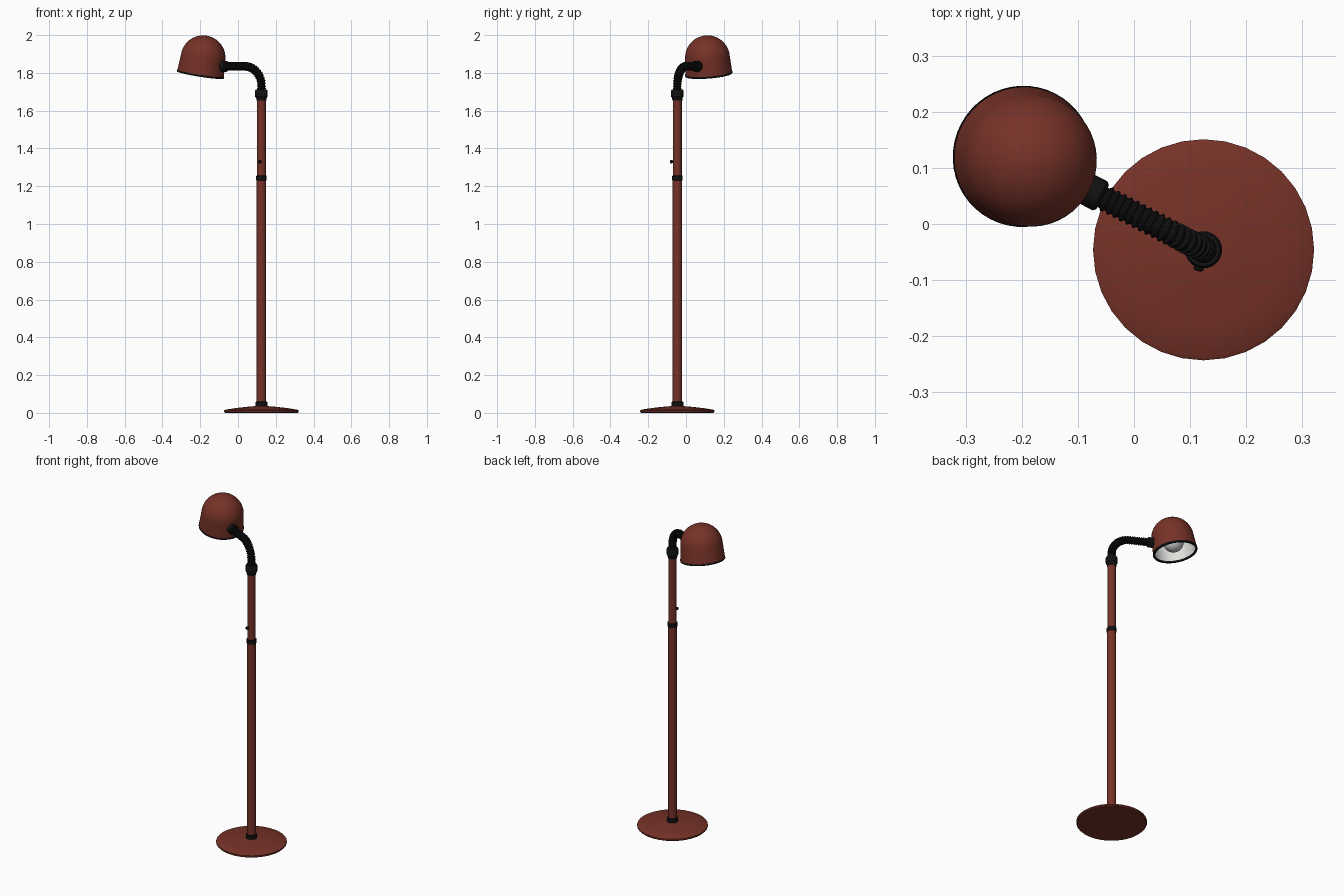
import bpy, bmesh
from math import sin, cos, pi, radians
from mathutils import Matrix, Vector

cube = bpy.data.objects.get("Cube")
if cube:
    bpy.data.objects.remove(cube, do_unlink=True)


def material(name, rgb, rough=0.5):
    m = bpy.data.materials.new(name)
    m.use_nodes = True
    m.diffuse_color = (*rgb, 1)
    node = m.node_tree.nodes["Principled BSDF"]
    node.inputs["Base Color"].default_value = (*rgb, 1)
    node.inputs["Roughness"].default_value = rough
    return m


RED = material("rust_red", (0.18, 0.032, 0.021))
BLACK = material("black_rubber", (0.006, 0.006, 0.006))
WHITE = material("inner_white", (0.75, 0.75, 0.73))
BULB = material("bulb_glass", (0.6, 0.6, 0.6))


def finish(name, bm, mats, angle=35):
    bmesh.ops.recalc_face_normals(bm, faces=bm.faces)
    mesh = bpy.data.meshes.new(name)
    bm.to_mesh(mesh)
    bm.free()
    obj = bpy.data.objects.new(name, mesh)
    bpy.context.collection.objects.link(obj)
    for m in mats:
        mesh.materials.append(m)
    bpy.ops.object.select_all(action="DESELECT")
    obj.select_set(True)
    bpy.context.view_layer.objects.active = obj
    bpy.ops.object.shade_smooth_by_angle(angle=radians(angle))
    return obj


def lathe(name, profile, frame, mats, sides=32, inner_from=None):
    """Revolve (radius, height) points; segments from inner_from on use slot 1."""
    bm = bmesh.new()
    rings = []
    for r, h in profile:
        count = sides if r > 1e-6 else 1
        rings.append([bm.verts.new(frame @ Vector((r * cos(2 * pi * i / sides),
                                                   r * sin(2 * pi * i / sides), h)))
                      for i in range(count)])
    for k, (a, b) in enumerate(zip(rings, rings[1:])):
        if len(a) == len(b) == 1:  # step along the axis makes no surface
            continue
        for i in range(sides):
            j = (i + 1) % sides
            quad = [a[i % len(a)], a[j % len(a)], b[j % len(b)], b[i % len(b)]]
            face = bm.faces.new(list(dict.fromkeys(quad)))
            face.material_index = int(inner_from is not None and k >= inner_from)
    # Weld the first and last rings of closed profiles
    bmesh.ops.remove_doubles(bm, verts=bm.verts, dist=1e-5)
    return finish(name, bm, mats)


def drum(name, r, z0, z1, frame, mat, bevel=0.004, sides=32):
    return lathe(name, [(0, z0), (r - bevel, z0), (r, z0 + bevel), (r, z1 - bevel),
                        (r - bevel, z1), (0, z1)], frame, [mat], sides)


def dome(r, base, steps=12):
    return [(r * cos(pi / 2 * i / steps), base + r * sin(pi / 2 * i / steps))
            for i in range(steps)] + [(0, base + r)]


# Pole stands on a domed disc
POLE = Vector((0.124, -0.046, 0))
pole_frame = Matrix.Translation(POLE)
lathe("base_disc", [(0, 0), (0.192, 0), (0.197, 0.005), (0.197, 0.013), (0.19, 0.017),
                    (0.14, 0.025), (0.08, 0.032), (0.03, 0.036), (0, 0.036)],
      pole_frame, [RED])
drum("base_collar", 0.032, 0.03, 0.06, pole_frame, BLACK)
drum("lower_pole", 0.0255, 0.05, 1.24, pole_frame, RED, 0.001)
drum("upper_pole", 0.0235, 1.24, 1.67, pole_frame, RED, 0.001)
drum("pole_ring", 0.028, 1.23, 1.257, pole_frame, BLACK, 0.003)
lathe("top_collar", [(0, 1.653), (0.026, 1.653), (0.028, 1.668), (0.033, 1.674),
                     (0.033, 1.706), (0.029, 1.713), (0, 1.713)], pole_frame, [BLACK])

# Switch knob on the front of the pole
out = Vector((-0.26, -0.96, 0)).normalized()
knob_frame = (Matrix.Translation(POLE + Vector((0, 0, 1.33)))
              @ out.to_track_quat("Z", "Y").to_matrix().to_4x4())
drum("switch_stem", 0.006, 0.018, 0.03, knob_frame, BLACK, 0.001, 16)
drum("switch_knob", 0.009, 0.026, 0.039, knob_frame, BLACK, 0.003, 16)

# Ribbed flexible neck: up, around a quarter bend, then out to the shade
ARM = Vector((-0.887, 0.462, 0)).normalized()
UP = Vector((0, 0, 1))
SIDE = ARM.cross(UP)
BEND, START, REACH = 0.1, 1.70, 0.215
RISE = 1.835 - BEND - START
ARC = BEND * pi / 2
TOTAL = RISE + ARC + REACH - BEND


def neck_point(s):
    """Position and heading at distance s along the neck."""
    if s < RISE:
        return POLE + UP * (START + s), UP
    if s < RISE + ARC:
        t = (s - RISE) / BEND
        pos = POLE + UP * (START + RISE + BEND * sin(t)) + ARM * BEND * (1 - cos(t))
        return pos, UP * cos(t) + ARM * sin(t)
    return POLE + UP * (START + RISE + BEND) + ARM * (BEND + s - RISE - ARC), ARM


bm = bmesh.new()
ribs, sides = 24, 20
rings = []
for k in range(ribs * 4 + 1):
    pos, heading = neck_point(TOTAL * k / (ribs * 4))
    across = heading.cross(SIDE)
    r = 0.0235 if k % 4 in (1, 2) else 0.0195
    rings.append([bm.verts.new(pos + r * (SIDE * cos(2 * pi * i / sides)
                                          + across * sin(2 * pi * i / sides)))
                  for i in range(sides)])
for a, b in zip(rings, rings[1:]):
    for i in range(sides):
        j = (i + 1) % sides
        bm.faces.new((a[i], a[j], b[j], b[i]))
bm.faces.new(rings[0])
bm.faces.new(rings[-1])
finish("flexible_neck", bm, [BLACK])

# Joint between neck and shade
joint_frame = (Matrix.Translation(POLE + UP * 1.835)
               @ ARM.to_track_quat("Z", "Y").to_matrix().to_4x4())
drum("shade_joint", 0.029, 0.203, 0.24, joint_frame, BLACK, 0.005, 24)

# Shade: dome with a flaring skirt, opening tilted away from the pole
axis = UP * cos(radians(10)) - ARM * sin(radians(10))
shade_frame = (Matrix.Translation((-0.199, 0.121, 1.789))
               @ axis.to_track_quat("Z", "Y").to_matrix().to_4x4())
HEIGHT = 0.0925
outer = [(0.1245, 0.008), (0.122, 0.045)] + dome(0.1185, HEIGHT)
inner = dome(0.113, HEIGHT)[::-1] + [(0.1175, 0.008)]
lathe("shade", outer + inner + outer[:1], shade_frame, [RED, WHITE], 48, len(outer))
lathe("shade_rim", [(0.115, 0), (0.124, 0), (0.126, 0.003), (0.126, 0.010),
                    (0.115, 0.010), (0.115, 0)], shade_frame, [BLACK], 48)

# Bulb and its socket inside the shade
ball = [(0.058 * sin(pi * i / 16), 0.066 - 0.058 * cos(pi * i / 16)) for i in range(1, 16)]
lathe("bulb", [(0, 0.008)] + ball + [(0, 0.124)], shade_frame, [BULB])
drum("bulb_socket", 0.024, 0.115, 0.204, shade_frame, WHITE, 0.003, 24)
